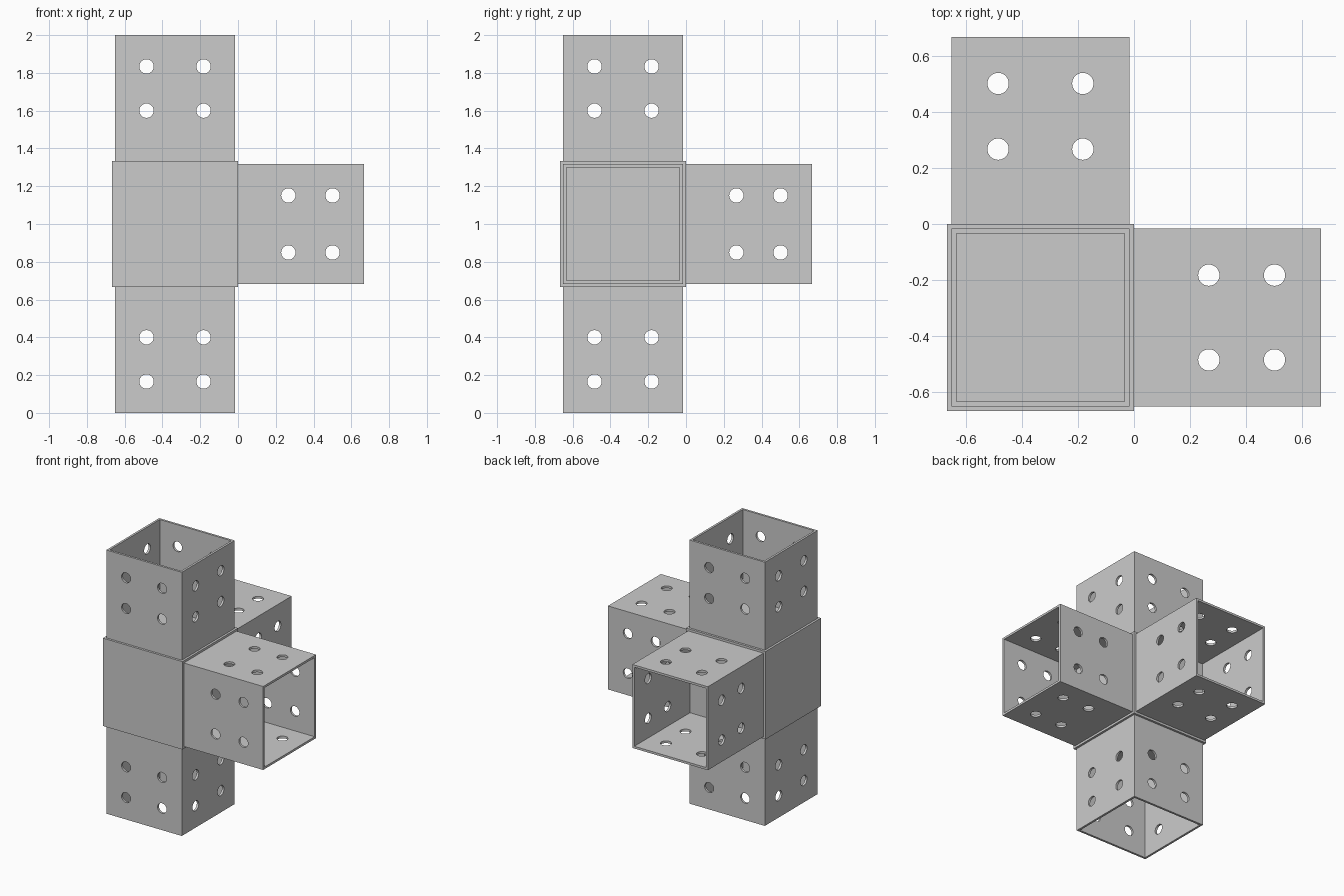
import bpy, bmesh
from math import pi
from mathutils import Matrix

if "Cube" in bpy.data.objects:
    bpy.data.objects.remove(bpy.data.objects["Cube"])

CENTRE = (-1/3, -1/3, 1.0)
HALF, WALL = 1/3, 1/60        # half size of the hub, sheet thickness
OUT = HALF - WALL             # half width of a socket tube
HOLE_R = 0.038


def new_object(name, bm):
    mesh = bpy.data.meshes.new(name)
    bm.to_mesh(mesh)
    bm.free()
    ob = bpy.data.objects.new(name, mesh)
    bpy.context.collection.objects.link(ob)
    return ob


def box(name, half_xy, z0, z1):
    bm = bmesh.new()
    bmesh.ops.create_cube(bm, size=1, matrix=Matrix.Translation((0, 0, (z0 + z1) / 2))
                          @ Matrix.Diagonal((2 * half_xy, 2 * half_xy, z1 - z0, 1)))
    return new_object(name, bm)


def drills(name, turn):
    # four parallel bolt drills passing through two opposite walls
    bm = bmesh.new()
    for u in (-0.151, 0.151):
        for z in (0.6, 0.834):
            bmesh.ops.create_cone(
                bm, cap_ends=True, segments=32, radius1=HOLE_R, radius2=HOLE_R, depth=1,
                matrix=Matrix.Rotation(turn, 4, 'Z') @ Matrix.Translation((u, 0, z))
                @ Matrix.Rotation(pi / 2, 4, 'X'))
    return new_object(name, bm)


# closed central cube
hub = box("hub", HALF, -HALF, HALF)
hub.location = CENTRE

# one square socket tube, modelled upwards from the hub centre
tube = box("socket_top", OUT, HALF, 1.0)
cutters = [box("bore_cutter", OUT - WALL, 0.2, 1.2),
           drills("drill_cutter_y", 0), drills("drill_cutter_x", pi / 2)]
bpy.context.view_layer.objects.active = tube
tube.select_set(True)
for c in cutters:
    c.hide_render = True
    m = tube.modifiers.new("cut", 'BOOLEAN')
    m.operation, m.solver, m.object = 'DIFFERENCE', 'EXACT', c
    bpy.ops.object.modifier_apply(modifier=m.name)
for c in cutters:
    bpy.data.objects.remove(c)
bpy.ops.object.shade_smooth_by_angle(angle=pi / 6)
tube.location = CENTRE

# the other three sockets are turned copies
for name, rot in (("socket_bottom", (pi, 0, 0)),
                  ("socket_right", (0, pi / 2, 0)),
                  ("socket_back", (-pi / 2, 0, 0))):
    ob = tube.copy()
    ob.name = name
    ob.rotation_euler = rot
    bpy.context.collection.objects.link(ob)
